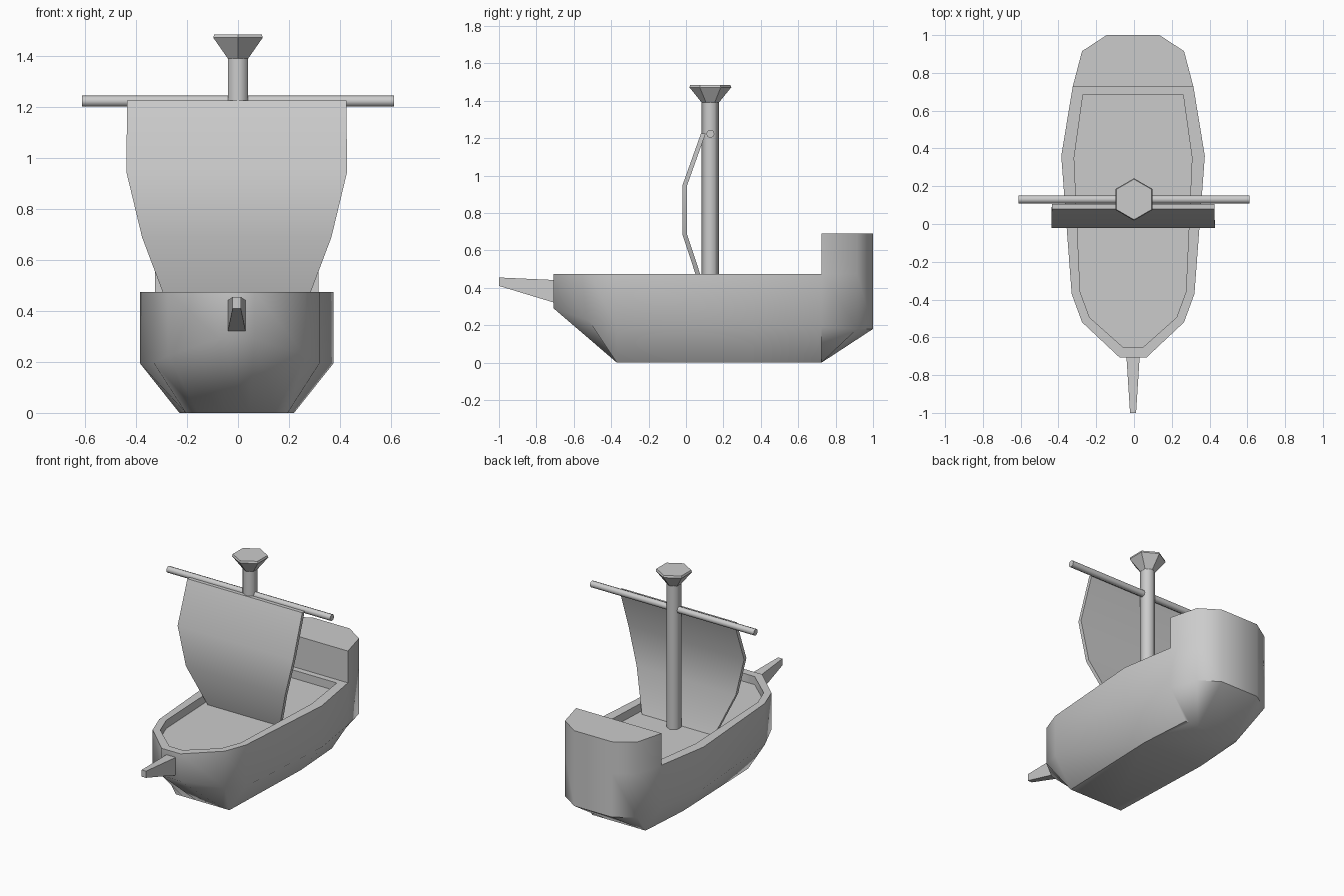
import bpy, bmesh
from math import radians, pi
from mathutils import Matrix

if "Cube" in bpy.data.objects:
    bpy.data.objects.remove(bpy.data.objects["Cube"])

CX = -0.005  # shared centre line


def finish(name, bm, angle):
    bmesh.ops.recalc_face_normals(bm, faces=bm.faces)
    me = bpy.data.meshes.new(name)
    bm.to_mesh(me)
    bm.free()
    ob = bpy.data.objects.new(name, me)
    bpy.context.collection.objects.link(ob)
    bpy.ops.object.select_all(action='DESELECT')
    ob.select_set(True)
    bpy.context.view_layer.objects.active = ob
    bpy.ops.object.shade_smooth_by_angle(angle=radians(angle))
    return ob


def mirrored_ring(bm, half):
    """Closed ring from right-hand stations (half width, y, z)."""
    pts = half + [(-x, y, z) for x, y, z in reversed(half)]
    return [bm.verts.new((x + CX, y, z)) for x, y, z in pts]


def bridge(bm, a, b, segments=None):
    n = len(a)
    for i in (range(n) if segments is None else segments):
        j = (i + 1) % n
        bm.faces.new((a[i], a[j], b[j], b[i]))


# Hull: stations run from stern to bow
outline = [(.14, 1), (.27, .915), (.32, .725), (.38, .36), (.325, -.37), (.27, -.52), (.07, -.708)]
knuckle_z = [.18, .18, .19, .195, .195, .225, .29]
keel = [(.10, .725), (.17, .725), (.20, .725), (.225, .36), (.20, -.37), (.15, -.37), (.05, -.37)]
inner = [(.10, .685), (.20, .685), (.265, .685), (.312, .35), (.28, -.36), (.23, -.495), (.05, -.655)]

bm = bmesh.new()
bottom = mirrored_ring(bm, [(x, y, 0) for x, y in keel])
knuckle = mirrored_ring(bm, [(x, y, z) for (x, y), z in zip(outline, knuckle_z)])
rim = mirrored_ring(bm, [(x, y, .475) for x, y in outline])
lip = mirrored_ring(bm, [(x, y, .475) for x, y in inner])
deck = mirrored_ring(bm, [(x, y, .42) for x, y in inner])
bm.faces.new(bottom)
bridge(bm, bottom, knuckle)
bridge(bm, knuckle, rim)
bridge(bm, rim, lip, range(2, 11))
bridge(bm, lip, deck)
bm.faces.new(deck)
# raised stern block on the same mesh
stern = [11, 12, 13, 0, 1, 2]
base = [rim[i] for i in stern]
top = [bm.verts.new((v.co.x, v.co.y, .69)) for v in base]
bridge(bm, base, top)
bm.faces.new(top)
bm.faces.new([rim[11]] + [lip[i] for i in stern] + [rim[2]])
finish("hull", bm, 52)

# Bowsprit: tapered square spar
bm = bmesh.new()
rings = []
for y, w, z0, z1 in [(-.67, .037, .31, .44), (-1, .016, .41, .455)]:
    rings.append(mirrored_ring(bm, [(w, y, z0), (w, y, z1)]))
    bm.faces.new(rings[-1])
bridge(bm, *rings)
finish("bowsprit", bm, 30)

# Sail: bent sheet with thickness
bm = bmesh.new()
prev = None
profile = [(.43, .08, 1.225), (.433, -.02, .945), (.371, -.02, .688), (.268, .07, .415)]
for w, y, z in profile:
    ring = mirrored_ring(bm, [(w, y, z), (w, y + .025, z)])
    if prev:
        bridge(bm, prev, ring)
    else:
        bm.faces.new(ring)
    prev = ring
bm.faces.new(prev)
finish("sail", bm, 32)


def hex_post(name, r1, r2, z0, z1):
    """Six-sided post with corners fore and aft."""
    bm = bmesh.new()
    m = Matrix.Translation((0, .13, (z0 + z1) / 2)) @ Matrix.Rotation(pi / 2, 4, 'Z')
    # blender cones start with a vertex on the y axis
    m = Matrix.Translation((0, .13, (z0 + z1) / 2))
    bmesh.ops.create_cone(bm, cap_ends=True, segments=6, radius1=r1, radius2=r2,
                          depth=z1 - z0, matrix=m)
    far = max(bm.verts, key=lambda v: abs(v.co.x)).co
    if abs(far.y - .13) < 1e-4:
        bmesh.ops.rotate(bm, verts=bm.verts, cent=(0, .13, 0),
                         matrix=Matrix.Rotation(pi / 2, 3, 'Z'))
    return finish(name, bm, 62 if r1 == r2 else 30)


# Mast and lookout
hex_post("mast", .046, .046, .41, 1.40)
hex_post("lookout_cone", .046, .112, 1.39, 1.472)
hex_post("lookout_lid", .112, .107, 1.472, 1.485)

# Yard
bm = bmesh.new()
bmesh.ops.create_cone(bm, cap_ends=True, segments=8, radius1=.022, radius2=.022, depth=1.225,
                      matrix=Matrix.Translation((0, .13, 1.223)) @ Matrix.Rotation(pi / 2, 4, 'Y'))
finish("yard", bm, 50)
